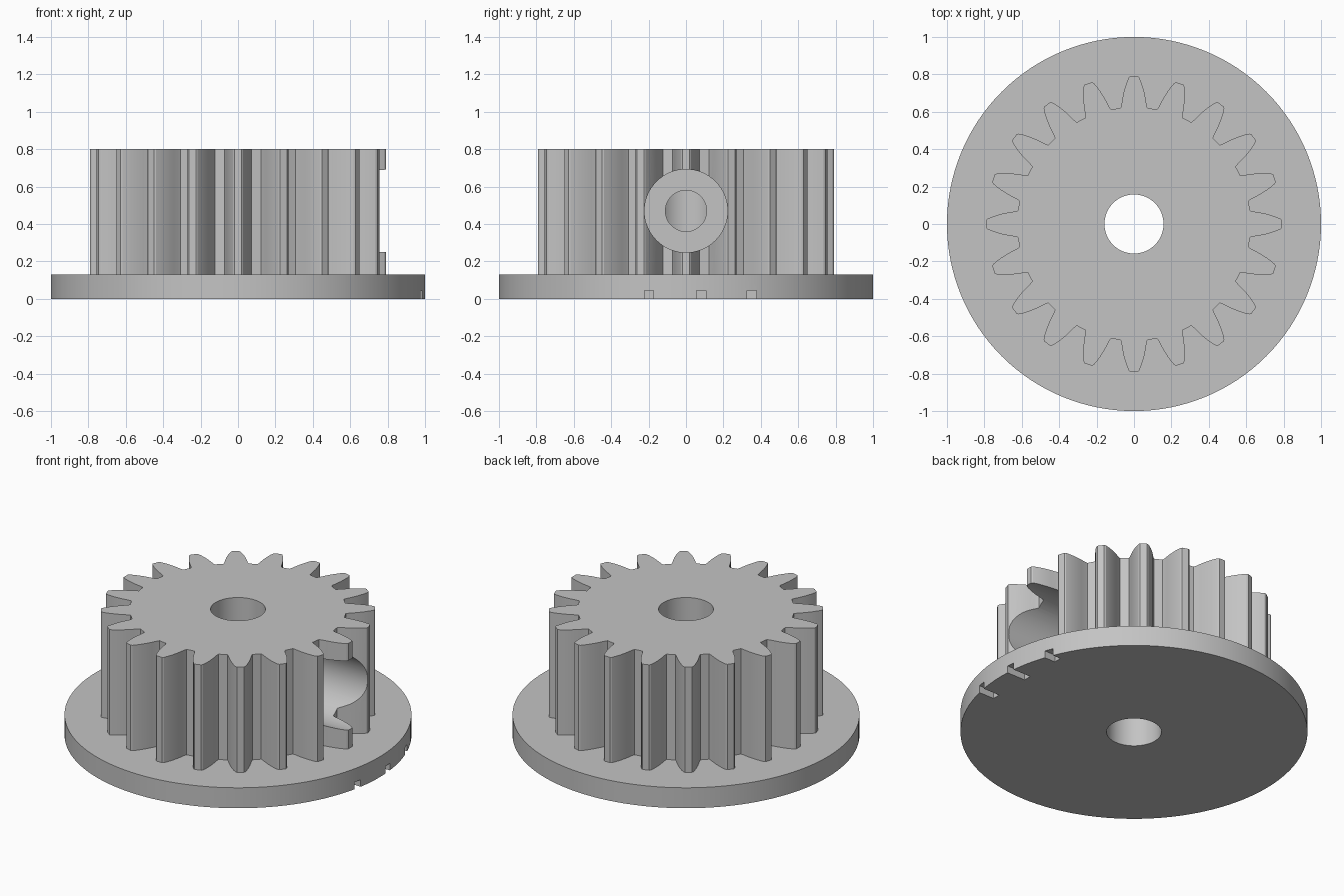
import bpy, bmesh
from math import sin, cos, pi, tau, radians
from mathutils import Matrix

default = bpy.data.objects.get("Cube")
if default:
    bpy.data.objects.remove(default, do_unlink=True)

FLANGE_TOP, TOP = 0.13, 0.80
BORE_R, SCREW_Z = 0.158, 0.47
TEETH = 20

grey = bpy.data.materials.new("plain grey")
grey.use_nodes = True
colour = (0.55, 0.55, 0.55, 1)
grey.diffuse_color = colour
grey.node_tree.nodes["Principled BSDF"].inputs["Base Color"].default_value = colour


def prism(name, outline, z0, z1, matrix=Matrix()):
    """Extrude a closed 2D outline from z0 to z1."""
    bm = bmesh.new()
    face = bm.faces.new([bm.verts.new((x, y, z0)) for x, y in outline])
    extruded = bmesh.ops.extrude_face_region(bm, geom=[face], use_keep_orig=True)
    top = [v for v in extruded["geom"] if isinstance(v, bmesh.types.BMVert)]
    bmesh.ops.translate(bm, verts=top, vec=(0, 0, z1 - z0))
    bmesh.ops.recalc_face_normals(bm, faces=bm.faces)
    bm.transform(matrix)
    mesh = bpy.data.meshes.new(name)
    bm.to_mesh(mesh)
    bm.free()
    mesh.materials.append(grey)
    obj = bpy.data.objects.new(name, mesh)
    bpy.context.collection.objects.link(obj)
    return obj


def circle(radius, sides):
    return [(radius * cos(tau * i / sides), radius * sin(tau * i / sides))
            for i in range(sides)]


def rotated(x, y, angle):
    return (x * cos(angle) - y * sin(angle), x * sin(angle) + y * cos(angle))


def cut(target, cutters):
    """Subtract each cutter, then smooth the curved walls."""
    bpy.ops.object.select_all(action="DESELECT")
    bpy.context.view_layer.objects.active = target
    target.select_set(True)
    for cutter in cutters:
        mod = target.modifiers.new("cut", "BOOLEAN")
        mod.operation = "DIFFERENCE"
        mod.solver = "EXACT"
        mod.object = cutter
        bpy.ops.object.modifier_apply(modifier=mod.name)
        bpy.data.objects.remove(cutter, do_unlink=True)
    bpy.ops.object.shade_smooth_by_angle(angle=radians(25))


# Toothed hub: half a tooth as (radius, half width), mirrored and repeated
flank = [(0.620, 0.072), (0.638, 0.067), (0.67, 0.062), (0.70, 0.056),
         (0.73, 0.048), (0.76, 0.038), (0.783, 0.028), (0.79, 0.020)]
tooth = [(r, -w) for r, w in flank] + [(r, w) for r, w in reversed(flank)]
gear_outline = [rotated(x, y, tau * i / TEETH) for i in range(TEETH) for x, y in tooth]
gear = prism("toothed_hub", gear_outline, FLANGE_TOP, TOP)

# Shaft bore, and a stepped set screw hole running along +x
along_x = Matrix.Translation((0, 0, SCREW_Z)) @ Matrix.Rotation(pi / 2, 4, "Y")
cut(gear, [
    prism("bore_cutter", circle(BORE_R, 64), -0.1, 1),
    prism("screw_head_cutter", circle(0.222, 64), 0.38, 1, along_x),
    prism("screw_shank_cutter", circle(0.11, 48), 0.03, 0.5, along_x),
])

# Flange with bore and three shallow notches under its rim
flange = prism("flange", circle(1, 128), 0, FLANGE_TOP)
cutters = [prism("bore_cutter", circle(BORE_R, 64), -0.1, 1)]
for y in (-0.198, 0.081, 0.352):
    box = [(0.87, y - 0.025), (1.1, y - 0.025), (1.1, y + 0.025), (0.87, y + 0.025)]
    cutters.append(prism("notch_cutter", box, -0.1, 0.045))
cut(flange, cutters)
